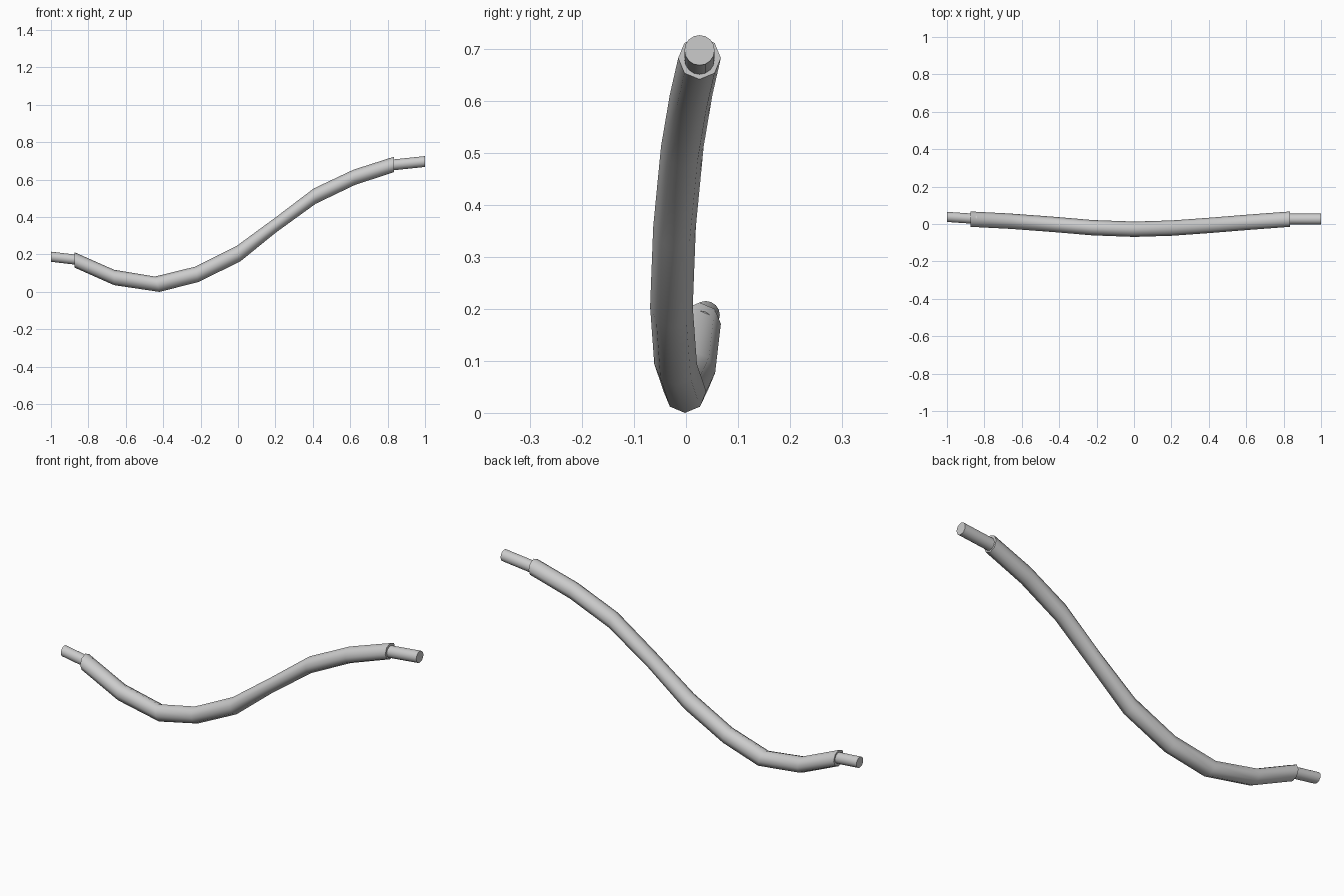
import bpy, bmesh
from math import cos, sin, pi

if "Cube" in bpy.data.objects:
    bpy.data.objects.remove(bpy.data.objects["Cube"])


def tube(name, path, radius, sides):
    """Loft upright rings (facing x) along a path of (x, y, z, lean)."""
    bm = bmesh.new()
    rings = []
    for x, y, z, lean in path:
        ring = []
        for i in range(sides):
            a = 2 * pi * i / sides
            dz = radius * sin(a)
            ring.append(bm.verts.new((x - lean * dz, y + radius * cos(a), z + dz)))
        rings.append(ring)
    for a, b in zip(rings, rings[1:]):
        for i in range(sides):
            j = (i + 1) % sides
            bm.faces.new((a[i], a[j], b[j], b[i]))
    bm.faces.new(rings[0])
    bm.faces.new(rings[-1])
    bmesh.ops.recalc_face_normals(bm, faces=bm.faces)
    mesh = bpy.data.meshes.new(name)
    bm.to_mesh(mesh)
    bm.free()
    obj = bpy.data.objects.new(name, mesh)
    bpy.context.collection.objects.link(obj)
    bpy.ops.object.select_all(action='DESELECT')
    obj.select_set(True)
    bpy.context.view_layer.objects.active = obj
    bpy.ops.object.shade_smooth_by_angle(angle=1.0)
    return obj


# Curved octagonal grip sleeve
tube("sleeve", [
    (-0.874, 0.026, 0.171, 0.0),
    (-0.662, 0.015, 0.077, 0.0),
    (-0.432, -0.002, 0.041, 0.3),
    (-0.220, -0.020, 0.094, 0.2),
    (0.002, -0.028, 0.204, 0.25),
    (0.202, -0.022, 0.358, 0.0),
    (0.410, -0.007, 0.512, 0.12),
    (0.620, 0.010, 0.612, 0.08),
    (0.835, 0.026, 0.682, 0.0),
], 0.041, 8)

# Thin rod ends poking out of the sleeve
tube("left_rod_end", [(-1.0, 0.038, 0.188, 0), (-0.84, 0.027, 0.169, 0)], 0.027, 16)
tube("right_rod_end", [(0.80, 0.026, 0.676, 0), (1.0, 0.026, 0.697, 0)], 0.029, 16)
